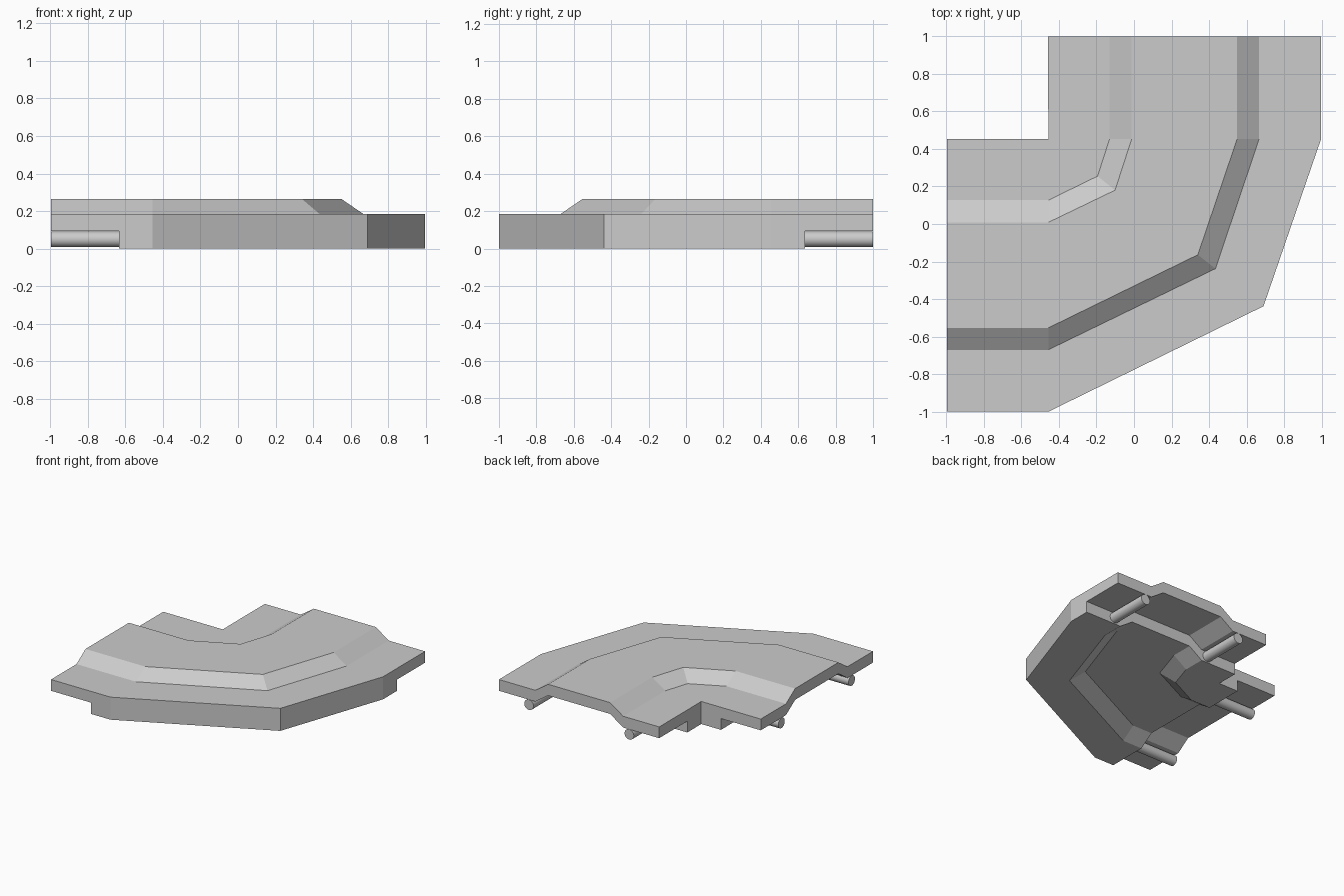
import bpy, bmesh, math
from mathutils import Vector, Matrix

if "Cube" in bpy.data.objects:
    bpy.data.objects.remove(bpy.data.objects["Cube"])

T = 0.0925                      # thickness of each of the two stacked layers
CUT, END = 0.635, 1.0           # where the lower layer stops / where the ends are

# Cross-section, outer edge to inner edge: (offset, top height)
ACROSS = [-1.0, -0.67, -0.553, 0.009, 0.127, 0.454]
HEIGHT = [0.185, 0.185, 0.265, 0.265, 0.185, 0.185]
# The same six lines where they meet at the diagonal of the bend
DIAG = [(0.69, -0.438), (0.434, -0.238), (0.34, -0.164),
        (-0.101, 0.18), (-0.194, 0.255), (-0.456, 0.454)]


def left_leg(x):
    return [(x, y) for y in ACROSS]


def back_leg(y):
    return [(-a - 0.003, y) for a in ACROSS]


def ring(points, thick):
    """Closed section: top, inner side, underside, outer side."""
    top = [Vector((x, y, h)) for (x, y), h in zip(points, HEIGHT)]
    drop = Vector((0, 0, 2 * T if thick else T))
    mid = Vector((0, 0, T))
    return top + [top[-1] - mid] + [p - drop for p in reversed(top)] + [top[0] - mid]


# Corner slab: loft through the sections, stepping thinner at both ends
rings = [ring(left_leg(-0.996), False), ring(left_leg(-CUT), False),
         ring(left_leg(-CUT), True), ring(left_leg(-0.456), True),
         ring(DIAG, True),
         ring(back_leg(0.454), True), ring(back_leg(CUT), True),
         ring(back_leg(CUT), False), ring(back_leg(END), False)]
bm = bmesh.new()
loops = [[bm.verts.new(p) for p in r] for r in rings]
for a, b in zip(loops, loops[1:]):
    n = len(a)
    for i in range(n):
        j = (i + 1) % n
        bm.faces.new((a[i], a[j], b[j], b[i]))
bm.faces.new(loops[0])
bm.faces.new(loops[-1][::-1])
bmesh.ops.remove_doubles(bm, verts=bm.verts, dist=0.0025)
bmesh.ops.recalc_face_normals(bm, faces=bm.faces)
mesh = bpy.data.meshes.new("corner_slab")
bm.to_mesh(mesh)
bm.free()
bpy.context.collection.objects.link(bpy.data.objects.new("corner_slab", mesh))


# Connector pegs: two under each end
def peg(name, start, end):
    start, end = Vector(start), Vector(end)
    d = end - start
    bpy.ops.mesh.primitive_cylinder_add(
        vertices=24, radius=0.042, depth=d.length, location=(start + end) / 2,
        rotation=d.to_track_quat('Z', 'Y').to_euler())
    bpy.context.object.name = name
    bpy.ops.object.shade_smooth_by_angle(angle=math.radians(40))


for side, off in (("outer", -0.725), ("inner", 0.185)):
    peg(f"left_{side}_peg", (-0.996, off, 0.05), (-CUT, off, 0.05))
    peg(f"back_{side}_peg", (-off, END, 0.05), (-off, CUT, 0.05))
